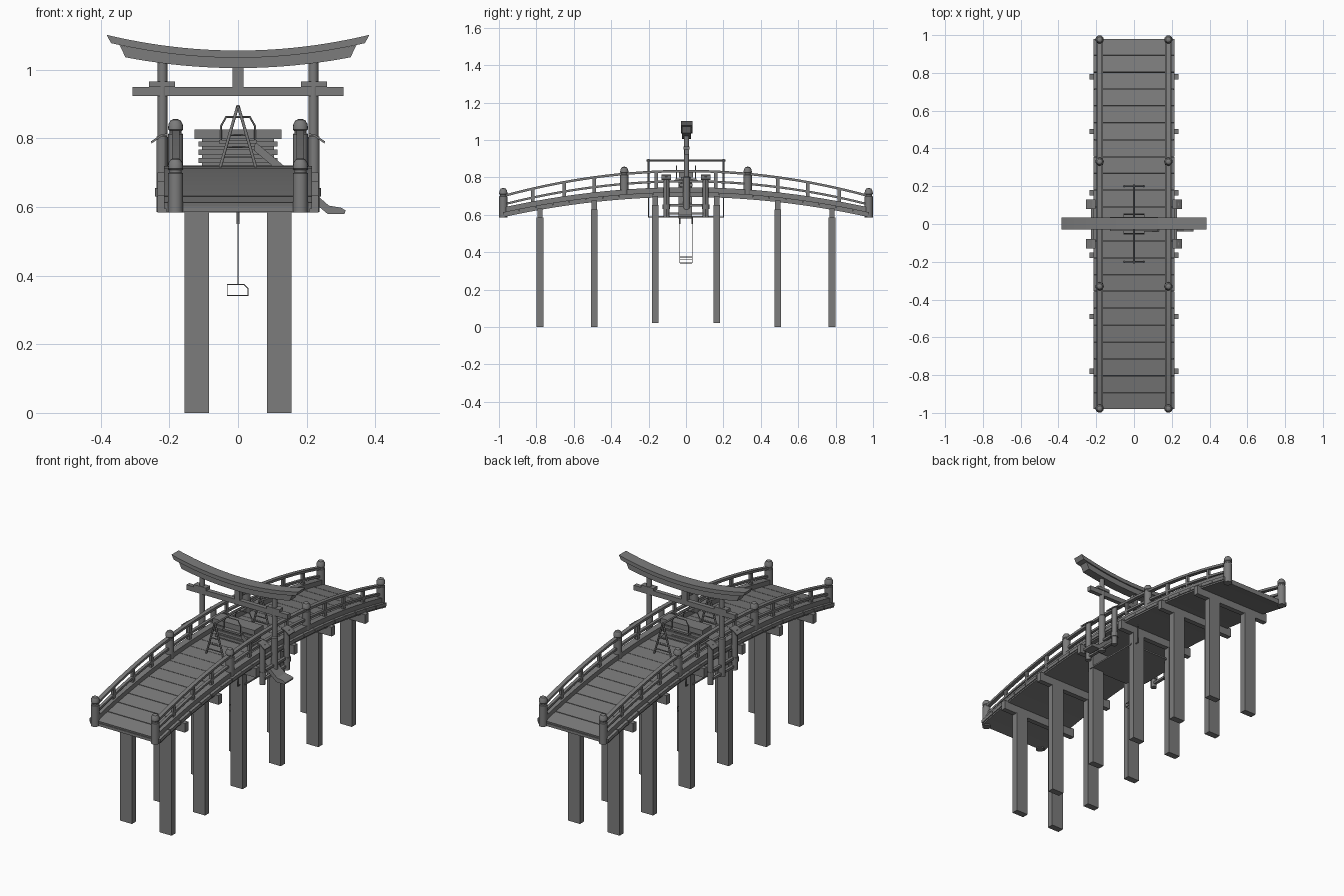
import bpy, bmesh, math
from mathutils import Vector

cube = bpy.data.objects.get("Cube")
if cube:
    bpy.data.objects.remove(cube, do_unlink=True)

grey = bpy.data.materials.new("weathered_grey")
grey.use_nodes = True
colour = (0.2, 0.2, 0.2, 1)
grey.diffuse_color = colour
grey.node_tree.nodes["Principled BSDF"].inputs["Base Color"].default_value = colour


def finish(name, bm, smooth=False):
    bmesh.ops.recalc_face_normals(bm, faces=bm.faces)
    mesh = bpy.data.meshes.new(name)
    bm.to_mesh(mesh)
    bm.free()
    mesh.materials.append(grey)
    ob = bpy.data.objects.new(name, mesh)
    bpy.context.collection.objects.link(ob)
    if smooth:
        bpy.ops.object.select_all(action='DESELECT')
        ob.select_set(True)
        bpy.context.view_layer.objects.active = ob
        bpy.ops.object.shade_smooth_by_angle()
    return ob


def box(name, x, y, z, tilt=0):
    """Box from (min, max) pairs, tilted about x."""
    bm = bmesh.new()
    bmesh.ops.create_cube(bm, size=1)
    bmesh.ops.scale(bm, vec=(x[1] - x[0], y[1] - y[0], z[1] - z[0]), verts=bm.verts)
    ob = finish(name, bm)
    ob.location = [(a + b) / 2 for a, b in (x, y, z)]
    ob.rotation_euler.x = tilt
    return ob


def strip(name, low, high, axis, a, b):
    """Bar between two outlines in a vertical plane, thick along axis from a to b."""
    bm = bmesh.new()

    def vert(p, d):
        return bm.verts.new((d, p[0], p[1]) if axis == 'X' else (p[0], d, p[1]))
    rings = [[vert(l, a), vert(h, a), vert(h, b), vert(l, b)] for l, h in zip(low, high)]
    for r, s in zip(rings, rings[1:]):
        for i in range(4):
            j = (i + 1) % 4
            bm.faces.new((r[i], r[j], s[j], s[i]))
    bm.faces.new(rings[0])
    bm.faces.new(rings[-1])
    return finish(name, bm)


def lathe(name, profile, x, y, sides=16):
    bm = bmesh.new()
    rings = []
    for r, z in profile:
        rings.append([bm.verts.new((x + r * math.cos(math.tau * i / sides),
                                    y + r * math.sin(math.tau * i / sides), z))
                      for i in range(sides)])
    for p, q in zip(rings, rings[1:]):
        for i in range(sides):
            j = (i + 1) % sides
            bm.faces.new((p[i], p[j], q[j], q[i]))
    bm.faces.new(rings[0])
    bm.faces.new(rings[-1])
    return finish(name, bm, True)


def wire(name, points, r, closed=False):
    cu = bpy.data.curves.new(name, 'CURVE')
    cu.dimensions = '3D'
    cu.bevel_depth = r
    cu.bevel_resolution = 1
    cu.use_fill_caps = True
    sp = cu.splines.new('POLY')
    sp.points.add(len(points) - 1)
    for p, c in zip(sp.points, points):
        p.co = (*c, 1)
    sp.use_cyclic_u = closed
    cu.materials.append(grey)
    ob = bpy.data.objects.new(name, cu)
    bpy.context.collection.objects.link(ob)
    return ob


def base(y):
    return 0.695 - 0.113 * y * y


def top_rail(y):
    return 0.84 - 0.14 * y * y


def mid_rail(y):
    return 0.785 - 0.13 * y * y


SPAN = [-0.98 + 1.96 * i / 32 for i in range(33)]


def arc(name, x0, x1, f, lo, hi):
    return strip(name, [(y, f(y) + lo) for y in SPAN], [(y, f(y) + hi) for y in SPAN], 'X', x0, x1)


# Arched deck: under-sheet and planks
arc("deck_underside", -0.21, 0.21, base, 0, 0.015)
planks = 22
pitch = 1.96 / planks
for i in range(planks):
    y = -0.98 + pitch * (i + 0.5)
    z = base(y) + 0.017
    box("deck_plank", (-0.215, 0.215), (y - pitch * 0.49, y + pitch * 0.49),
        (z - 0.009, z + 0.009), math.atan(-0.226 * y))

# Curbs, railings and posts
for s in (-1, 1):
    x = s * 0.182
    arc("curb", x - 0.017, x + 0.017, base, 0, 0.052)
    arc("top_rail", x - 0.011, x + 0.011, top_rail, -0.013, 0)
    arc("middle_rail", x - 0.008, x + 0.008, mid_rail, -0.012, 0)
    for t in (-1, 1):
        for y in (0.16, 0.49, 0.65, 0.82):
            box("baluster", (x - 0.007, x + 0.007), (t * y - 0.009, t * y + 0.009),
                (base(y) + 0.04, top_rail(y) - 0.005))
        for y, foot, head in ((0.977, 0.584, 0.743), (0.33, 0.69, 0.857)):
            lathe("railing_post", [(0.022, foot), (0.022, head - 0.045), (0.018, head - 0.042),
                                   (0.018, head - 0.035), (0.022, head - 0.031),
                                   (0.021, head - 0.016), (0.014, head - 0.004),
                                   (0.004, head)], x, t * y)

# Piers with cross beams
for t in (-1, 1):
    for y, foot in ((0.78, 0), (0.49, 0), (0.165, 0.02)):
        yc = t * y
        under = base(y) + 0.008
        box("cross_beam", (-0.235, 0.235), (yc - 0.014, yc + 0.014), (under - 0.05, under))
        for x in (-0.12, 0.12):
            box("pier", (x - 0.036, x + 0.036), (yc - 0.018, yc + 0.018), (foot, under - 0.048))

# Gateway: posts, tie beam, wedges, strut and curved lintels
for s in (-1, 1):
    lathe("gate_post", [(0.018, 0.59), (0.018, 0.8), (0.014, 0.805), (0.014, 1.03)], s * 0.22, 0.003)
    box("gate_wedge", (s * 0.222 - 0.038, s * 0.222 + 0.038), (-0.014, 0.02), (0.95, 0.966))
box("gate_tie_beam", (-0.307, 0.307), (-0.009, 0.015), (0.923, 0.95))
box("gate_strut", (-0.016, 0.016), (-0.009, 0.015), (0.948, 1.015))


def lintel(name, w_low, w_high, lo, hi, rise, half):
    u = [i / 12 - 1 for i in range(25)]
    strip(name, [(w_low * k, lo + rise * k * k * (w_low / 0.38) ** 2) for k in u],
          [(w_high * k, hi + rise * k * k * (w_high / 0.38) ** 2) for k in u],
          'Y', 0.003 - half, 0.003 + half)


lintel("lower_lintel", 0.328, 0.345, 1.005, 1.037, 0.042, 0.024)
lintel("upper_lintel", 0.37, 0.383, 1.035, 1.056, 0.045, 0.031)

# Roofed side posts and their ties
for s in (-1, 1):
    for y in (-0.105, 0.105):
        lathe("side_post", [(0.016, 0.585), (0.016, 0.805)], s * 0.222, y, 12)
        lathe("post_collar", [(0.02, 0.63), (0.02, 0.655)], s * 0.222, y, 12)
        strip("post_roof", [(s * 0.205, 0.808), (s * 0.222, 0.806), (s * 0.252, 0.785)],
              [(s * 0.205, 0.814), (s * 0.222, 0.813), (s * 0.254, 0.791)], 'Y', y - 0.025, y + 0.025)
    for z in (0.6, 0.645):
        box("side_tie", (s * 0.22 - 0.008, s * 0.22 + 0.008), (-0.105, 0.105), (z, z + 0.012))

# Platform hung beneath the deck
box("hanging_platform", (-0.16, 0.16), (-0.165, 0.165), (0.584, 0.592))
for x in (-0.14, 0.14):
    for y in (-0.2, 0.2):
        wire("platform_hanger", [(x, y * 0.8, 0.588), (x, y, 0.588), (x, y, 0.7)], 0.003)

# Trestle with ridge pole
wire("ridge_pole", [(0, -0.21, 0.89), (0, 0.21, 0.89)], 0.005)
for y in (-0.2, 0.2):
    for s in (-1, 1):
        wire("trestle_leg", [(s * 0.055, y, 0.705), (0, y, 0.897)], 0.005)
    for z in (0.745, 0.775, 0.81):
        w = 0.055 * (0.897 - z) / 0.19
        wire("trestle_rung", [(-w, y, z), (w, y, z)], 0.003)

# Slatted chest with a lid and hooped handles
box("chest_lid", (-0.127, 0.127), (-0.038, 0.038), (0.798, 0.826))
box("chest_core", (-0.105, 0.105), (-0.028, 0.028), (0.71, 0.8))
for z in (0.728, 0.752, 0.776):
    box("chest_slat", (-0.115, 0.115), (-0.034, 0.034), (z, z + 0.015))
box("chest_tray", (-0.055, 0.055), (-0.055, 0.055), (0.785, 0.795))
for y in (-0.05, 0.05):
    wire("hoop_handle", [(-0.05, y, 0.79), (-0.05, y, 0.835), (-0.035, y, 0.862),
                         (0.035, y, 0.862), (0.05, y, 0.835), (0.05, y, 0.79)], 0.003)

# Chute leaving on the left side
path = [(0.05, 0.79), (0.14, 0.715), (0.235, 0.63), (0.265, 0.604), (0.3, 0.598), (0.314, 0.59)]
strip("chute", [(x - 0.004, max(z - 0.025, 0.58)) for x, z in path], path, 'Y', -0.04, 0.032)

# Wire cradle hanging on ropes
loop = [(-0.03, 0.342), (0.029, 0.342), (0.029, 0.362), (0.018, 0.374), (-0.03, 0.374)]
for y in (-0.033, 0.033):
    wire("cradle_side", [(x, y, z) for x, z in loop], 0.002, True)
    wire("cradle_rope", [(0, y, 0.374), (0, y, 0.588)], 0.002)
for x, z in loop:
    wire("cradle_bar", [(x, -0.033, z), (x, 0.033, z)], 0.002)
for y in (-0.033, 0.033):
    wire("rope_socket", [(0, y, 0.55), (0, y, 0.59)], 0.004)
